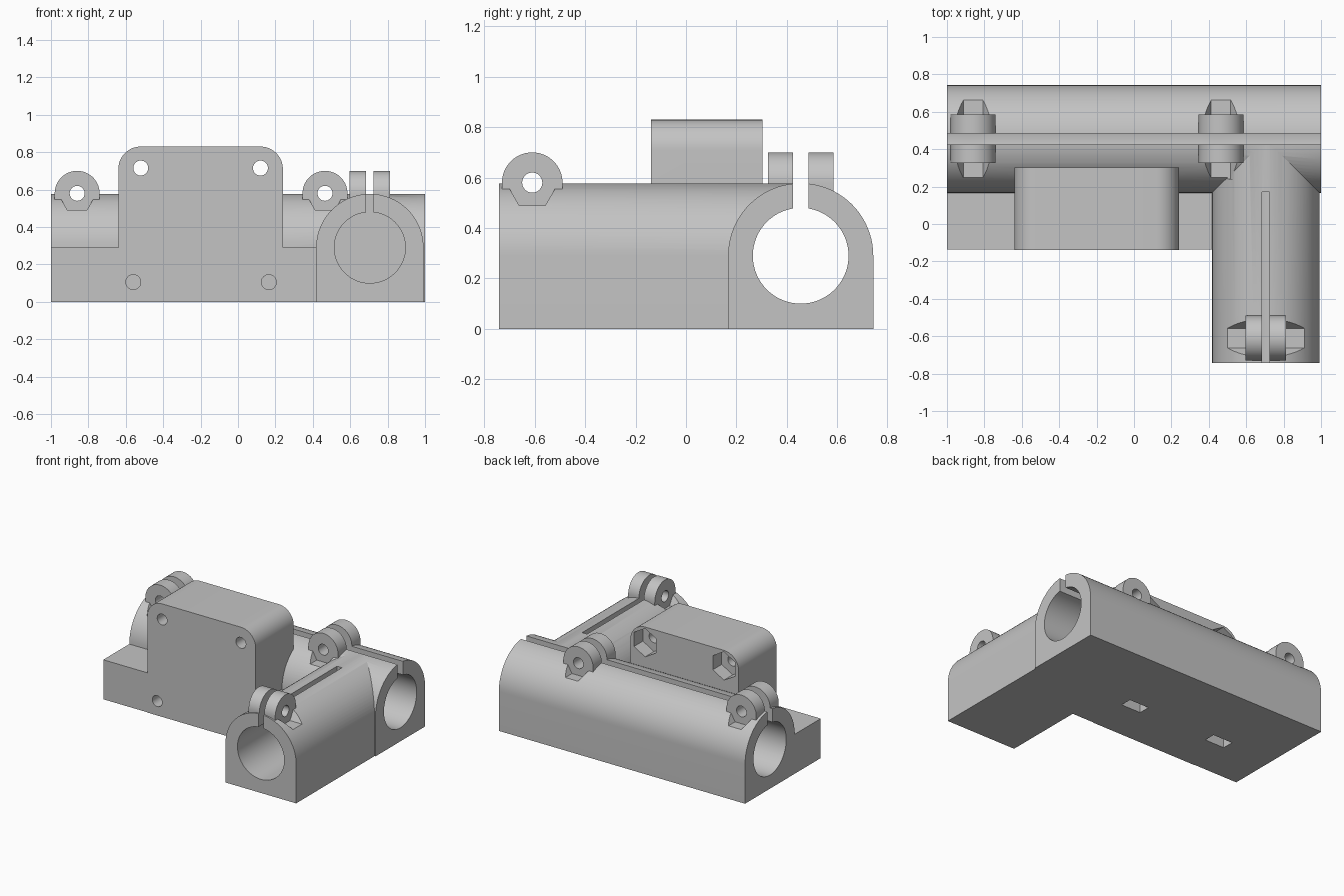
import bpy, bmesh, math

if "Cube" in bpy.data.objects:
    bpy.data.objects.remove(bpy.data.objects["Cube"], do_unlink=True)

grey = bpy.data.materials.new("plain grey")
grey.use_nodes = True
grey.diffuse_color = (0.55, 0.55, 0.55, 1)
grey.node_tree.nodes["Principled BSDF"].inputs["Base Color"].default_value = (0.55, 0.55, 0.55, 1)

# Shared dimensions
MID_Z = 0.29            # height of both tube axes
OUTER, BORE = 0.288, 0.19
MAIN_Y, FRONT_X = 0.455, 0.705
LUG_Z, LUG_R = 0.58, 0.12
SCREW_R, NUT_R = 0.04, 0.104
FRONT_END, BACK_END = -0.742, 0.17


def arc(u, z, r, start, end, steps):
    angles = [math.radians(start + (end - start) * i / steps) for i in range(steps + 1)]
    return [(u + r * math.cos(a), z + r * math.sin(a)) for a in angles]


def circle(u, z, r, sides=64, turn=0):
    return arc(u, z, r, turn, turn + 360, sides)[:-1]


def rect(u0, u1, z0, z1):
    return [(u0, z0), (u1, z0), (u1, z1), (u0, z1)]


def arch(u, z, r, bottom, steps=40):
    """Half circle on straight legs."""
    return arc(u, z, r, 0, 180, steps) + [(u - r, bottom), (u + r, bottom)]


def prism(name, profile, axis, lo, hi):
    """Extrude a (horizontal, z) profile along the x or y axis."""
    bm = bmesh.new()
    rings = []
    for d in (lo, hi):
        rings.append([bm.verts.new((d, u, z) if axis == "x" else (u, d, z)) for u, z in profile])
        bm.faces.new(rings[-1])
    n = len(profile)
    for i in range(n):
        j = (i + 1) % n
        bm.faces.new((rings[0][i], rings[0][j], rings[1][j], rings[1][i]))
    bmesh.ops.recalc_face_normals(bm, faces=bm.faces)
    mesh = bpy.data.meshes.new(name)
    bm.to_mesh(mesh)
    bm.free()
    mesh.materials.append(grey)
    obj = bpy.data.objects.new(name, mesh)
    bpy.context.scene.collection.objects.link(obj)
    return obj


def combine(body, parts, operation):
    """Apply booleans one after another, then drop the helper parts."""
    for part in parts:
        part.hide_render = True
        mod = body.modifiers.new(part.name, "BOOLEAN")
        mod.operation, mod.solver, mod.object = operation, "EXACT", part
    bpy.context.view_layer.update()
    graph = bpy.context.evaluated_depsgraph_get()
    mesh = bpy.data.meshes.new_from_object(body.evaluated_get(graph))
    body.modifiers.clear()
    body.data = mesh
    for part in parts:
        bpy.data.objects.remove(part, do_unlink=True)


# Rear tube, front tube, low slab and upright mounting block
body = prism("rod_clamp_body", arch(MAIN_Y, MID_Z, OUTER, 0), "x", -1, 1)
block_profile = (rect(-0.64, 0.24, 0, 0.5)[:2]
                 + arc(0.12, 0.71, 0.12, 0, 90, 12) + arc(-0.52, 0.71, 0.12, 90, 180, 12))
solids = [
    prism("front_tube", arch(FRONT_X, MID_Z, OUTER - 0.001, 0), "y", FRONT_END, MAIN_Y),
    prism("slab", rect(-1, 0.5, 0, MID_Z), "y", -0.135, 0.3),
    prism("mounting_block", block_profile, "y", -0.138, 0.303),
]
cuts = []

# Clamp lugs with screw holes and hexagonal nut pockets on both sides
clamps = [("y", -0.86, MAIN_Y, 0.13), ("y", 0.465, MAIN_Y, 0.13), ("x", -0.61, FRONT_X, 0.108)]
for axis, pos, mid, half in clamps:
    solids.append(prism("lug", arch(pos, LUG_Z, LUG_R, 0.5), axis, mid - half, mid + half))
    cuts.append(prism("lug_hole", circle(pos, LUG_Z, SCREW_R, 32), axis, mid - 0.2, mid + 0.2))
    for side in (-1, 1):
        ends = sorted((mid + side * half, mid + side * 0.215))
        cuts.append(prism("lug_nut_pocket", circle(pos, LUG_Z, NUT_R, 6), axis, *ends))

# Rod bores and the clamping slits above them
cuts += [
    prism("main_bore", circle(MAIN_Y, MID_Z, BORE), "x", -1.1, 1.1),
    prism("main_slit", rect(0.425, 0.485, MID_Z, 1), "x", -1.1, 1.1),
    prism("front_bore", circle(FRONT_X, MID_Z, BORE), "y", -0.9, BACK_END),
    prism("front_slit", rect(0.685, 0.725, MID_Z, 1), "y", -0.9, BACK_END),
]

# Upper through holes with nut recesses, lower blind holes with nut slots from below
for x in (-0.52, 0.12):
    cuts.append(prism("upper_hole", circle(x, 0.715, SCREW_R, 32), "y", -0.3, 0.5))
    cuts.append(prism("upper_nut", circle(x, 0.715, NUT_R, 6, 30), "y", 0.2, 0.5))
for x in (-0.56, 0.165):
    cuts.append(prism("lower_hole", circle(x, 0.105, SCREW_R, 32), "y", -0.3, 0.26))
    cuts.append(prism("lower_nut_slot", rect(x - 0.08, x + 0.08, -0.1, 0.19), "y", 0.165, 0.25))

combine(body, solids, "UNION")
combine(body, cuts, "DIFFERENCE")

# Smooth curved walls, keep machined edges crisp
bpy.ops.object.select_all(action="DESELECT")
bpy.context.view_layer.objects.active = body
body.select_set(True)
bpy.ops.object.shade_smooth_by_angle(angle=math.radians(25))
